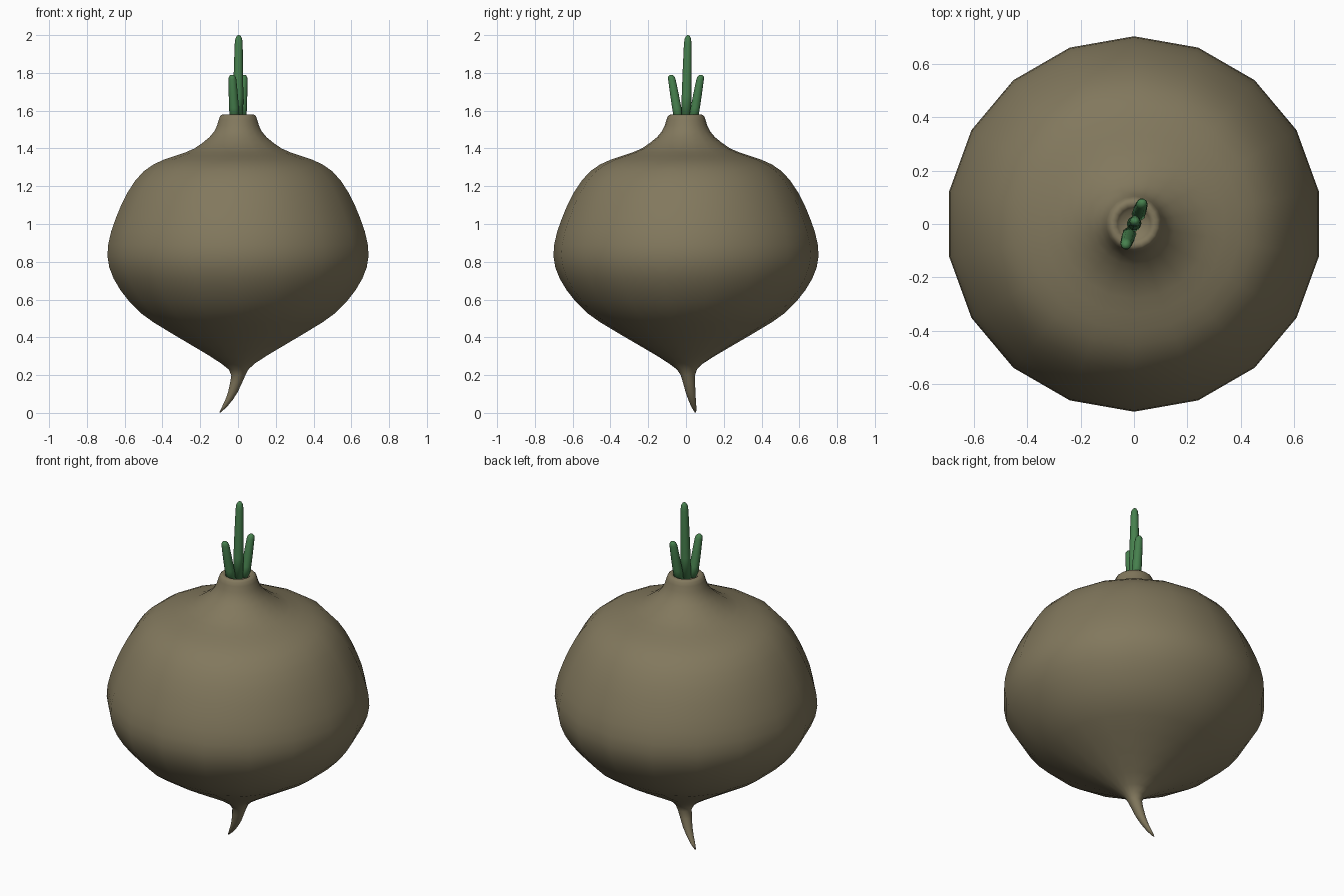
import bpy, bmesh, math
from mathutils import Vector

if "Cube" in bpy.data.objects:
    bpy.data.objects.remove(bpy.data.objects["Cube"])


def make_material(name, rgb):
    m = bpy.data.materials.new(name)
    m.diffuse_color = (*rgb, 1)
    m.use_nodes = True
    m.node_tree.nodes["Principled BSDF"].inputs["Base Color"].default_value = m.diffuse_color
    return m


def loft(name, rings, sides, material, phase=0.0):
    """Skin closed tube through rings of (centre x, y, z, radius)."""
    bm = bmesh.new()
    loops = []
    for x, y, z, r in rings:
        angles = [phase + 2 * math.pi * i / sides for i in range(sides)]
        loops.append([bm.verts.new((x + r * math.cos(a), y + r * math.sin(a), z)) for a in angles])
    for lo, hi in zip(loops, loops[1:]):
        for i in range(sides):
            j = (i + 1) % sides
            bm.faces.new((lo[i], lo[j], hi[j], hi[i]))
    bm.faces.new(loops[0][::-1])
    bm.faces.new(loops[-1])
    for f in bm.faces:
        f.smooth = True
    bmesh.ops.recalc_face_normals(bm, faces=bm.faces)
    me = bpy.data.meshes.new(name)
    bm.to_mesh(me)
    bm.free()
    me.materials.append(material)
    ob = bpy.data.objects.new(name, me)
    bpy.context.collection.objects.link(ob)
    return ob


skin = make_material("earthy brown skin", (0.223, 0.188, 0.110))
green = make_material("shoot green", (0.062, 0.216, 0.075))

# Bulb: curved root tail, round body, neck and shallow dished top
tail = [(-0.095, 0.05, 0.003, 0.004), (-0.073, 0.042, 0.03, 0.013),
        (-0.047, 0.032, 0.07, 0.020), (-0.027, 0.024, 0.11, 0.026),
        (-0.010, 0.016, 0.16, 0.032), (0.002, 0.010, 0.20, 0.038),
        (0.003, 0.005, 0.23, 0.053)]
body = [(0.26, 0.088), (0.30, 0.150), (0.36, 0.252), (0.42, 0.355), (0.48, 0.455),
        (0.53, 0.525), (0.59, 0.585), (0.65, 0.632), (0.71, 0.668), (0.77, 0.692),
        (0.83, 0.702), (0.89, 0.698), (0.96, 0.682), (1.03, 0.657), (1.10, 0.628),
        (1.17, 0.592), (1.23, 0.552), (1.28, 0.506), (1.315, 0.455), (1.34, 0.400),
        (1.36, 0.340), (1.38, 0.280), (1.40, 0.234), (1.43, 0.190), (1.46, 0.153),
        (1.49, 0.128), (1.52, 0.113), (1.55, 0.104), (1.57, 0.097), (1.578, 0.088),
        (1.58, 0.075), (1.572, 0.062), (1.555, 0.052)]
loft("bulb", tail + [(0, 0, z, r) for z, r in body], 18, skin, math.pi / 2)


# Green shoots: tapered stalks with rounded tips
def shoot(name, base, tip, r0, r1):
    a, b = Vector(base), Vector(tip)
    steps = [(0, r0), (0.3, r0), (0.6, r0 * 0.6 + r1 * 0.4), (0.9, r1),
             (0.96, r1 * 0.85), (0.99, r1 * 0.5), (1, r1 * 0.15)]
    loft(name, [(*a.lerp(b, t), r) for t, r in steps], 10, green)


shoot("middle_shoot", (0, 0, 1.54), (0.004, 0.01, 2.0), 0.027, 0.021)
for side, label in ((-1, "front"), (1, "back")):
    shoot(label + "_shoot", (side * 0.017, side * 0.036, 1.54),
          (side * 0.031, side * 0.079, 1.79), 0.026, 0.021)
